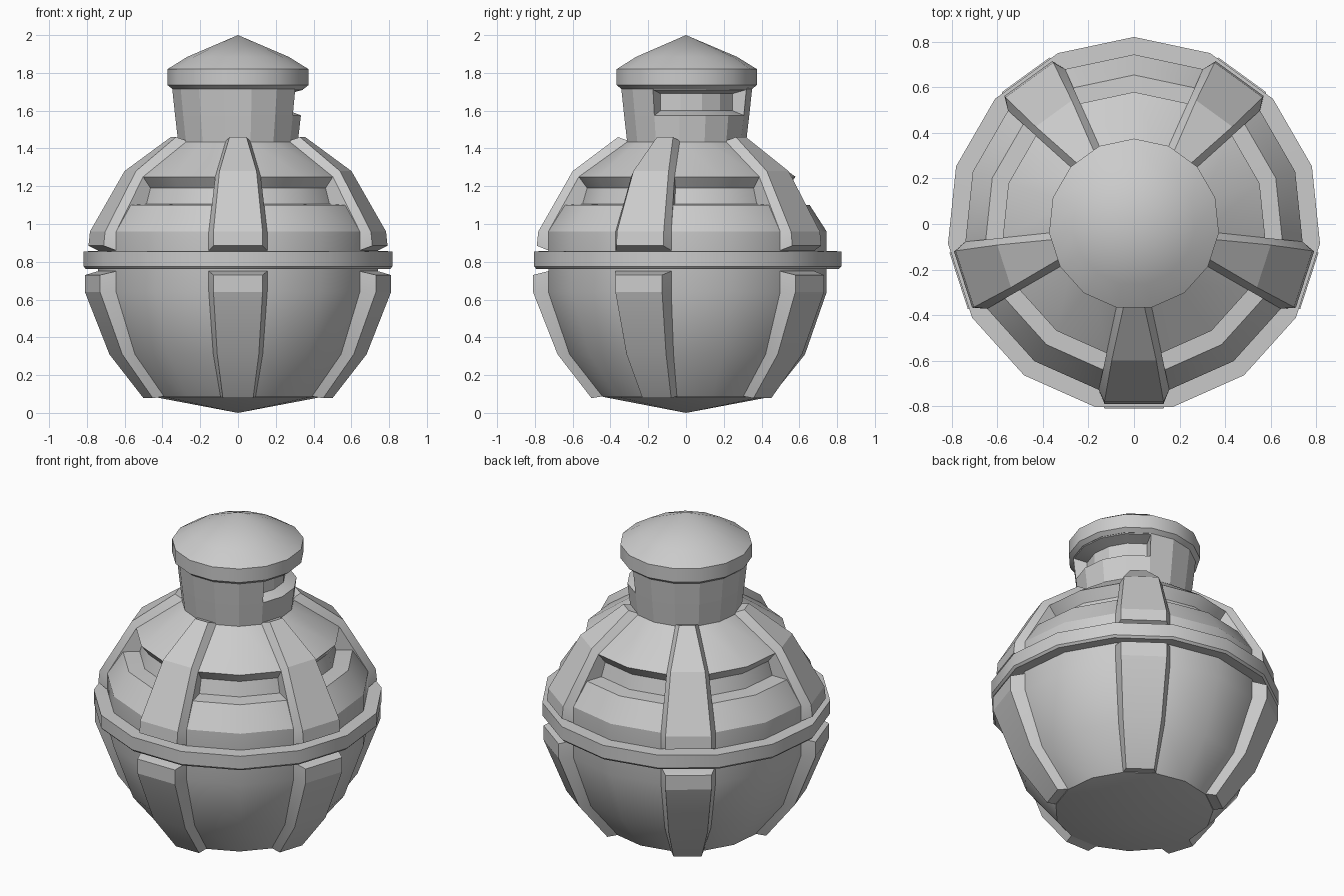
import bpy, bmesh
from math import sin, cos, tan, radians

if "Cube" in bpy.data.objects:
    bpy.data.objects.remove(bpy.data.objects["Cube"])

SIDES = 15
STEP = 360 / SIDES


def finish(name, bm, angle):
    bmesh.ops.remove_doubles(bm, verts=bm.verts, dist=0.0005)
    bmesh.ops.recalc_face_normals(bm, faces=bm.faces)
    mesh = bpy.data.meshes.new(name)
    bm.to_mesh(mesh)
    bm.free()
    ob = bpy.data.objects.new(name, mesh)
    bpy.context.collection.objects.link(ob)
    bpy.ops.object.select_all(action='DESELECT')
    ob.select_set(True)
    bpy.context.view_layer.objects.active = ob
    bpy.ops.object.shade_smooth_by_angle(angle=radians(angle))
    return ob


def revolve(name, profile, start=0, count=SIDES, loop=False, angle=30):
    """Spin an (r, z) profile over whole segments; vertex 0 sits on +y, going clockwise."""
    bm = bmesh.new()
    cols = []
    for i in range(count + 1):
        a = radians(90 - STEP * (start + i))
        cols.append([bm.verts.new((r * cos(a), r * sin(a), z)) for r, z in profile])
    n = len(profile)
    for a, b in zip(cols, cols[1:]):
        for j in range(n if loop else n - 1):
            k = (j + 1) % n
            bm.faces.new((a[j], a[k], b[k], b[j]))
    if loop and count < SIDES:
        bm.faces.new(cols[0])
        bm.faces.new(cols[-1])
    return finish(name, bm, angle)


def rib(name, stations, depth, turn):
    """Stations: body radius, body z, outer distance, outer z, outer half width."""
    bm = bmesh.new()
    rows = []
    h = radians(STEP / 2)
    c, s = cos(radians(turn)), sin(radians(turn))
    for r, z, d, zo, w in stations:
        ri = r - depth
        pts = [(ri * cos(h), -ri * sin(h), z), (r * cos(h), -r * sin(h), z), (d, -w, zo),
               (d, w, zo), (r * cos(h), r * sin(h), z), (ri * cos(h), ri * sin(h), z)]
        rows.append([bm.verts.new((x * c - y * s, x * s + y * c, q)) for x, y, q in pts])
    for a, b in zip(rows, rows[1:]):
        for j in range(6):
            k = (j + 1) % 6
            bm.faces.new((a[j], a[k], b[k], b[j]))
    for row in (rows[0], rows[-1]):
        for q in ((0, 1, 4, 5), (1, 2, 3, 4)):
            bm.faces.new([row[i] for i in q])
    return finish(name, bm, 20)


# round body with the recessed groove below the shoulder
revolve("body", [(0, 0), (0.45, 0.085), (0.63, 0.31), (0.745, 0.64), (0.745, 0.96),
                 (0.655, 1.10), (0.56, 1.105), (0.535, 1.19), (0.58, 1.25),
                 (0.31, 1.44), (0, 1.44)])

# equator band
revolve("band", [(0.73, 0.765), (0.81, 0.762), (0.822, 0.775), (0.822, 0.855), (0.73, 0.858)],
        loop=True)

# neck core with its window, and the wall around the rest
revolve("neck", [(0, 1.43), (0.318, 1.43), (0.335, 1.575), (0.27, 1.60), (0.27, 1.69),
                 (0.345, 1.71), (0.35, 1.72), (0, 1.72)], angle=20)
revolve("neck_wall", [(0.25, 1.575), (0.335, 1.575), (0.35, 1.715), (0.25, 1.715)],
        start=5, count=11, loop=True, angle=20)

# domed cap
revolve("cap", [(0, 1.715), (0.35, 1.715), (0.375, 1.735), (0.375, 1.82),
                (0.27, 1.885), (0, 2.0)])

# five ribs above and below the band
LOWER = [(0.45, 0.088, 0.50, 0.078, 0.08), (0.63, 0.31, 0.68, 0.31, 0.11),
         (0.745, 0.64, 0.81, 0.64, 0.13), (0.745, 0.75, 0.81, 0.73, 0.13)]
UPPER = [(0.745, 0.86, 0.79, 0.885, 0.13), (0.745, 0.96, 0.782, 0.96, 0.13),
         (0.58, 1.25, 0.60, 1.28, 0.098), (0.31, 1.44, 0.36, 1.46, 0.045)]
for i in range(5):
    rib(f"lower_rib_{i + 1}", LOWER, 0.06, -90 + 72 * i)
    rib(f"upper_rib_{i + 1}", UPPER, 0.14, -90 + 72 * i)
